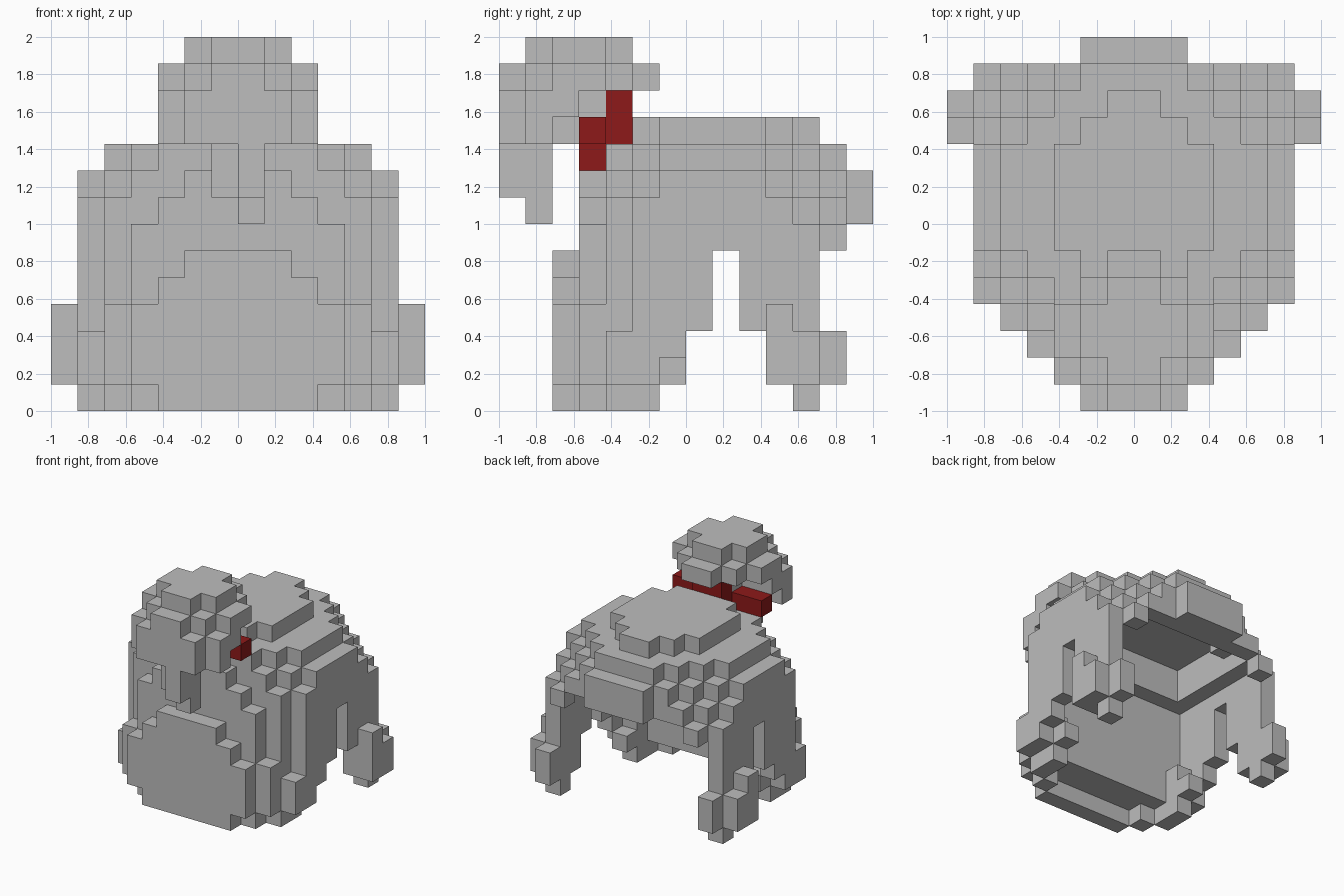
import bpy
import bmesh
from mathutils import Vector

if "Cube" in bpy.data.objects:
    bpy.data.objects.remove(bpy.data.objects["Cube"], do_unlink=True)

UNIT = 1 / 7  # edge length of one block


def make_material(name, colour):
    mat = bpy.data.materials.new(name)
    mat.use_nodes = True
    mat.diffuse_color = colour
    mat.node_tree.nodes["Principled BSDF"].inputs["Base Color"].default_value = colour
    return mat


grey = make_material("stone grey", (0.51, 0.51, 0.51, 1))
red = make_material("dark red", (0.27, 0.01, 0.01, 1))


def box(x, y, z):
    """Block cells inside three (start, end) ranges."""
    return {(i, j, k) for i in range(*x) for j in range(*y) for k in range(*z)}


def pair(x, y, z):
    """A box and its mirror image across the centre."""
    cells = box(x, y, z)
    return cells | {(-1 - i, j, k) for i, j, k in cells}


def layer(z, *rows):
    """A stepped slab from rows of (half width, front, back)."""
    cells = set()
    for half, front, back in rows:
        cells |= box((-half, half), (front, back), z)
    return cells


# Stepped dome of the back
shell = layer((10, 11), (3, -1, 3), (2, -2, 4), (1, -2, 5))
shell |= layer((9, 10), (5, -1, 3), (4, -2, 4), (3, -3, 5), (2, -3, 6))
shell |= layer((8, 9), (6, -1, 3), (5, -2, 4), (4, -3, 5), (3, -3, 6), (2, -4, 7))
shell |= layer((7, 8), (6, -2, 4), (5, -3, 5), (4, -3, 6), (3, -4, 6), (2, -4, 7))
shell |= layer((6, 7), (6, -2, 5), (5, -3, 5), (4, -4, -3))
shell |= pair((4, 5), (5, 6), (6, 7))

# Hollow under the dome
shell -= layer((6, 7), (5, -2, 5))
shell -= layer((7, 8), (4, -1, 5))
shell -= layer((8, 9), (4, -1, 3), (3, -1, 4))

# Front wall and its raised plate
chest = layer((1, 6), (4, -4, -3), (5, -3, -2)) | layer((1, 4), (5, -4, -3))
chest |= pair((4, 5), (-3, -2), (0, 1)) | pair((3, 4), (-4, -3), (0, 1))
plate = layer((0, 5), (3, -5, -4)) | layer((1, 4), (4, -5, -4))
plate |= layer((5, 6), (2, -5, -4))

# Front legs, stepping up towards the rear
front_legs = pair((5, 6), (-3, -2), (1, 3)) | pair((4, 5), (-2, -1), (0, 3))
for step in range(3):
    front_legs |= pair((5, 6), (step - 2, step - 1), (step + 1, 6))
front_legs |= pair((4, 5), (-1, 0), (1, 2))

# Hind legs with spreading feet
hind_legs = pair((5, 6), (2, 5), (3, 6))
hind_feet = pair((5, 6), (3, 6), (1, 3)) | pair((6, 7), (4, 5), (1, 3))
hind_feet |= pair((6, 7), (3, 4), (1, 4)) | pair((5, 6), (4, 5), (0, 1))

# Rounded head with a hanging snout
head = layer((13, 14), (2, -5, -3), (1, -6, -2))
head |= layer((12, 13), (3, -5, -3), (2, -6, -2), (1, -7, -1))
head |= layer((11, 12), (3, -6, -4), (2, -7, -4), (1, -4, -3))
head |= layer((10, 11), (3, -6, -5), (2, -7, -4))
snout = layer((8, 10), (1, -6, -5)) | box((0, 1), (-7, -6), (8, 10))
snout |= box((0, 1), (-6, -5), (7, 8))

# Collar behind the head
collar = layer((10, 12), (1, -3, -2)) | layer((10, 11), (3, -4, -3))
collar |= layer((9, 10), (1, -4, -3))

parts = {
    "back_shell": (shell, grey), "chest_wall": (chest, grey),
    "chest_plate": (plate, grey), "front_legs": (front_legs, grey),
    "hind_legs": (hind_legs, grey), "hind_feet": (hind_feet, grey),
    "head": (head, grey), "snout": (snout, grey), "collar": (collar, red),
}
filled = set().union(*(cells for cells, mat in parts.values()))


def build(name, cells, mat):
    """Skin the cells with only their exposed faces."""
    bm = bmesh.new()
    for cell in sorted(cells):
        centre = Vector(cell) + Vector((0.5, 0.5, 0.5))
        for axis in range(3):
            for sign in (-1, 1):
                normal = Vector((0, 0, 0))
                normal[axis] = sign
                if tuple(int(a + b) for a, b in zip(cell, normal)) in filled:
                    continue
                side, up = Vector((0, 0, 0)), Vector((0, 0, 0))
                side[(axis + 1) % 3] = 0.5
                up[(axis + 2) % 3] = 0.5 * sign
                mid = centre + normal / 2
                corners = (mid - side - up, mid + side - up,
                           mid + side + up, mid - side + up)
                bm.faces.new([bm.verts.new(c * UNIT) for c in corners])
    bmesh.ops.remove_doubles(bm, verts=bm.verts[:], dist=UNIT / 100)
    mesh = bpy.data.meshes.new(name)
    bm.to_mesh(mesh)
    bm.free()
    mesh.materials.append(mat)
    bpy.context.collection.objects.link(bpy.data.objects.new(name, mesh))


for part_name, (part_cells, part_mat) in parts.items():
    build(part_name, part_cells, part_mat)
